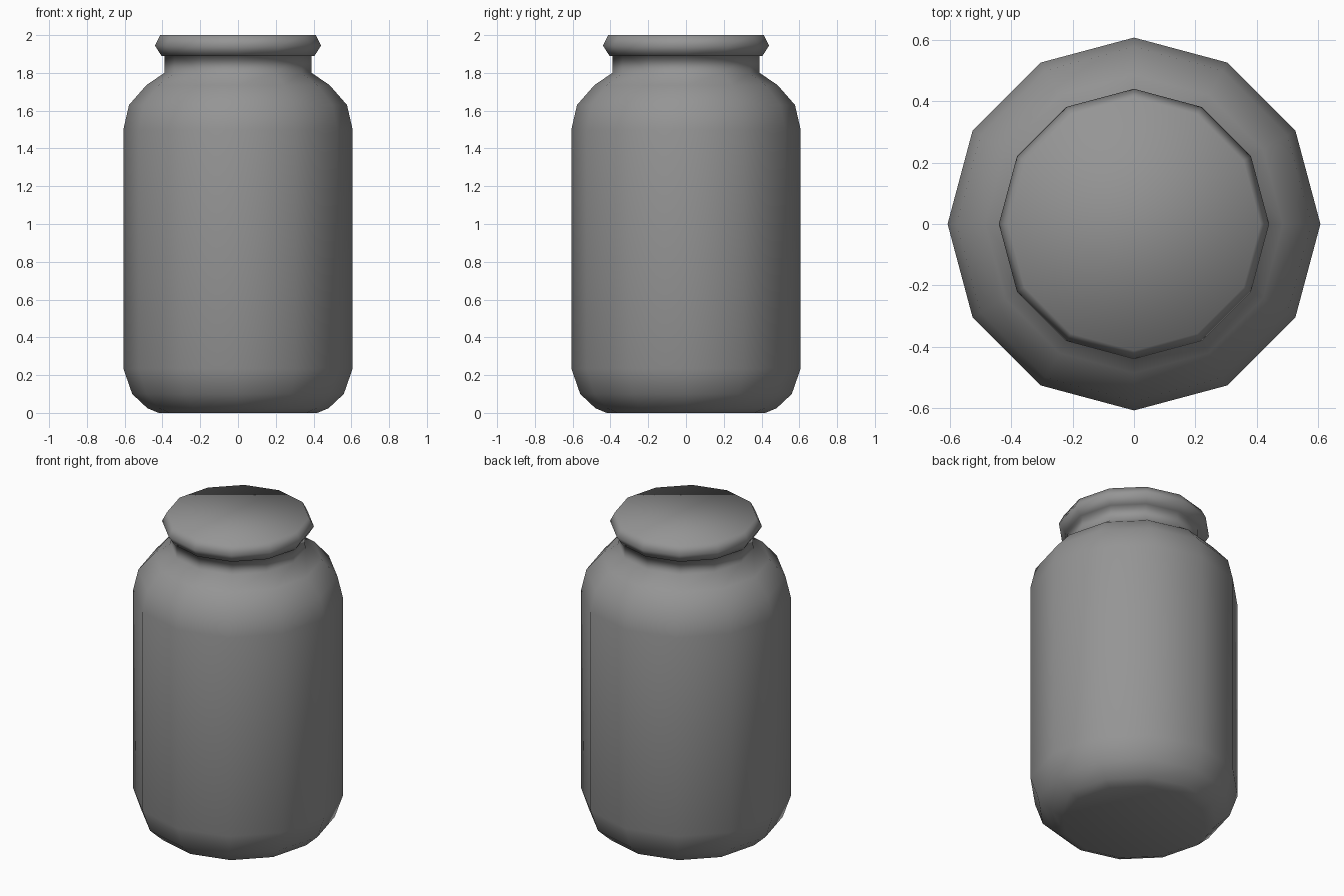
import bpy
import bmesh
from math import cos, sin, tau

SIDES = 12

cube = bpy.data.objects.get("Cube")
if cube:
    bpy.data.objects.remove(cube, do_unlink=True)

# One plain grey for the whole jar
grey = bpy.data.materials.new("plain grey")
grey.use_nodes = True
grey.diffuse_color = (0.3, 0.3, 0.3, 1)
grey.node_tree.nodes["Principled BSDF"].inputs["Base Color"].default_value = grey.diffuse_color


def lathe(name, profile):
    """Turn a (radius, height) profile, listed bottom to top, into a capped solid."""
    bm = bmesh.new()
    rings = []
    for r, z in profile:
        rings.append([bm.verts.new((r * cos(tau * i / SIDES), r * sin(tau * i / SIDES), z))
                      for i in range(SIDES)])
    for low, high in zip(rings, rings[1:]):
        for i in range(SIDES):
            j = (i + 1) % SIDES
            bm.faces.new((low[i], low[j], high[j], high[i]))
    bm.faces.new(rings[0][::-1])
    bm.faces.new(rings[-1])
    for face in bm.faces:
        face.smooth = True
    mesh = bpy.data.meshes.new(name)
    bm.to_mesh(mesh)
    bm.free()
    mesh.materials.append(grey)
    obj = bpy.data.objects.new(name, mesh)
    bpy.context.collection.objects.link(obj)
    return obj


# Rounded base, straight wall, sloping shoulder, neck and closed rolled lid
lathe("jar", [
    (0.42, 0), (0.48, 0.025), (0.56, 0.10), (0.607, 0.235),
    (0.607, 1.50), (0.577, 1.63), (0.485, 1.735), (0.39, 1.80),
    (0.388, 1.89), (0.405, 1.89), (0.44, 1.945), (0.412, 2.0),
])
